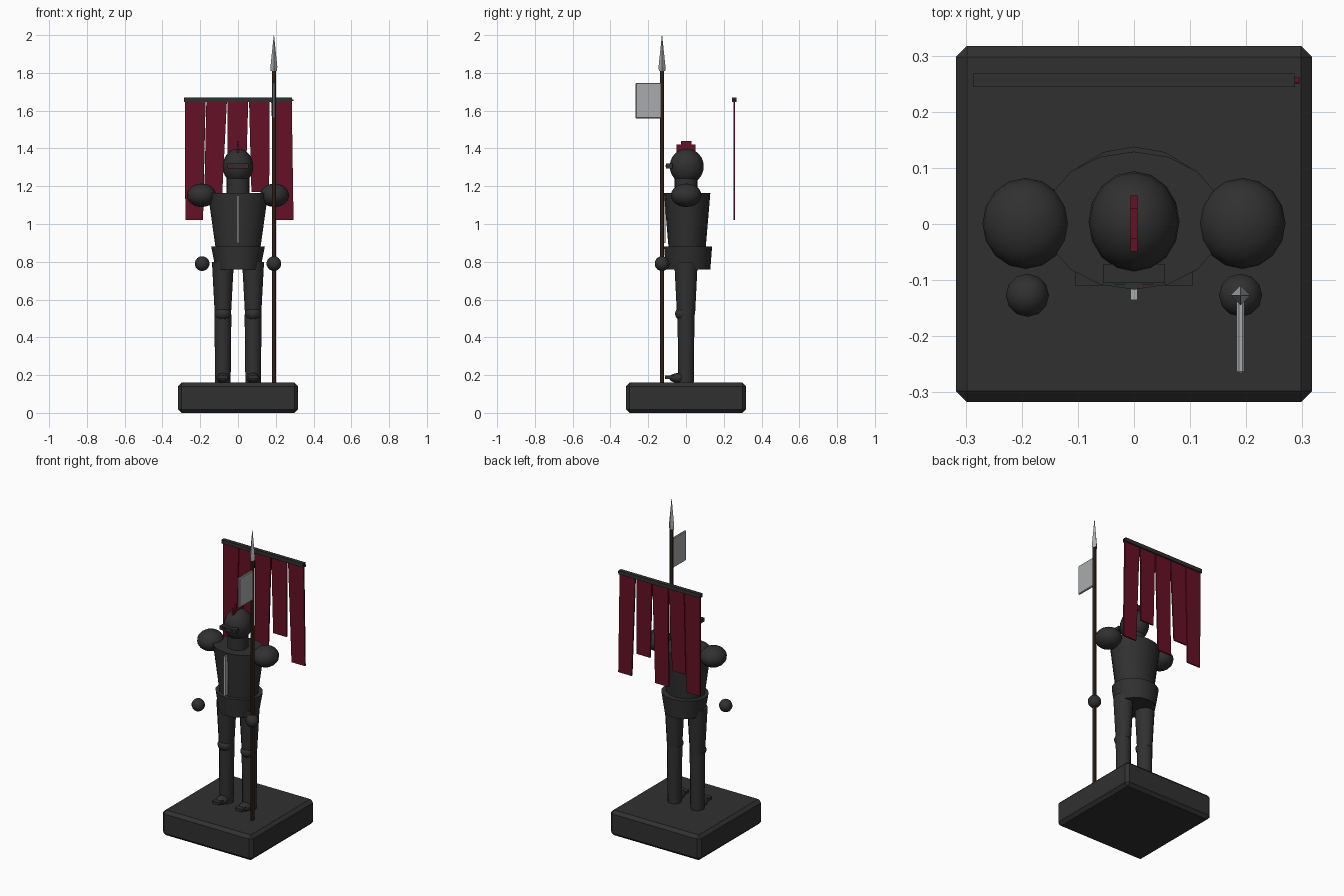
import bpy, bmesh, math
from mathutils import Matrix, Vector

old = bpy.data.objects.get("Cube")
if old:
    bpy.data.objects.remove(old, do_unlink=True)


def material(name, rgb):
    m = bpy.data.materials.new(name)
    m.use_nodes = True
    m.diffuse_color = (*rgb, 1)
    m.node_tree.nodes["Principled BSDF"].inputs["Base Color"].default_value = (*rgb, 1)
    return m


IRON = material("dark iron", (0.03, 0.03, 0.03))
CLOTH = material("crimson cloth", (0.13, 0.005, 0.018))
WOOD = material("brown wood", (0.05, 0.027, 0.015))
STEEL = material("pale steel", (0.40, 0.41, 0.42))


def finish(name, bm, mat, smooth=False):
    bmesh.ops.recalc_face_normals(bm, faces=bm.faces)
    me = bpy.data.meshes.new(name)
    bm.to_mesh(me)
    bm.free()
    me.materials.append(mat)
    ob = bpy.data.objects.new(name, me)
    bpy.context.collection.objects.link(ob)
    if smooth:
        bpy.ops.object.select_all(action='DESELECT')
        ob.select_set(True)
        bpy.context.view_layer.objects.active = ob
        bpy.ops.object.shade_smooth_by_angle(angle=math.radians(40))
    return ob


def box(name, center, size, mat, bevel=0):
    bm = bmesh.new()
    bmesh.ops.create_cube(bm, size=1)
    bmesh.ops.scale(bm, vec=size, verts=bm.verts)
    if bevel:
        bmesh.ops.bevel(bm, geom=bm.edges[:], offset=bevel, segments=1, affect='EDGES')
    bmesh.ops.translate(bm, vec=center, verts=bm.verts)
    return finish(name, bm, mat)


def ball(name, center, radii, mat, sides=16):
    bm = bmesh.new()
    bmesh.ops.create_uvsphere(bm, u_segments=sides, v_segments=sides * 3 // 4, radius=1)
    bmesh.ops.scale(bm, vec=radii, verts=bm.verts)
    bmesh.ops.translate(bm, vec=center, verts=bm.verts)
    return finish(name, bm, mat, True)


def loft(name, x, y, rings, mat, sides=16, smooth=True):
    """Stack elliptical rings (z, radius x, radius y) and cap both ends."""
    bm = bmesh.new()
    loops = []
    for z, rx, ry in rings:
        loops.append([bm.verts.new((x + rx * math.cos(math.tau * i / sides),
                                    y + ry * math.sin(math.tau * i / sides), z))
                      for i in range(sides)])
    for a, b in zip(loops, loops[1:]):
        for i in range(sides):
            j = (i + 1) % sides
            bm.faces.new((a[i], a[j], b[j], b[i]))
    bm.faces.new(loops[0])
    bm.faces.new(loops[-1])
    return finish(name, bm, mat, smooth)


# Plinth
box("plinth", (0, 0, 0.08), (0.634, 0.634, 0.16), IRON, bevel=0.019)

# Legs, shoulders and hands, one of each per side
for side, s in (("right", -1), ("left", 1)):
    x = 0.08 * s
    loft(side + "_greave", x, 0, [(0.16, 0.041, 0.041), (0.52, 0.045, 0.045)], IRON, 12)
    loft(side + "_thigh", x, 0, [(0.52, 0.043, 0.048), (0.80, 0.058, 0.062)], IRON, 12)
    ball(side + "_knee", (x, -0.018, 0.525), (0.044, 0.04, 0.036), IRON, 12)
    ball(side + "_foot", (x, -0.04, 0.185), (0.035, 0.05, 0.026), IRON, 12)
    box(side + "_toe_plate", (x, -0.075, 0.188), (0.05, 0.07, 0.018), IRON)
    ball(side + "_pauldron", (0.193 * s, 0.001, 1.152), (0.077, 0.081, 0.062), IRON)
    ball(side + "_gauntlet", (0.19 * s, -0.127, 0.79), (0.039, 0.039, 0.039), IRON, 12)

# Body armour
loft("fauld", 0, 0.011, [(0.76, 0.118, 0.118), (0.88, 0.142, 0.127)], IRON)
loft("breastplate", 0, 0.006, [(0.87, 0.118, 0.098), (1.165, 0.160, 0.123)], IRON)
box("chest_ridge", (0, -0.122, 1.025), (0.012, 0.026, 0.25), STEEL)
loft("neck_guard", 0, 0, [(1.14, 0.062, 0.062), (1.24, 0.062, 0.062)], IRON)

# Helmet with visor, eyes and crest
ball("helmet", (0, 0.004, 1.305), (0.081, 0.09, 0.094), IRON)
box("visor", (0, -0.088, 1.307), (0.11, 0.034, 0.024), IRON)
for side, s in (("right", -1), ("left", 1)):
    box(side + "_eye", (0.025 * s, -0.105, 1.307), (0.02, 0.006, 0.01), CLOTH)
box("crest", (0, 0.001, 1.39), (0.013, 0.1, 0.06), CLOTH)
box("crest_top", (0, 0.001, 1.425), (0.013, 0.054, 0.03), CLOTH)

# Spear with its plate pennant
loft("spear_shaft", 0.19, -0.127, [(0.16, 0.011, 0.011), (1.83, 0.011, 0.011)], WOOD, 8)
loft("spear_head", 0.19, -0.127,
     [(1.81, 0.017, 0.017), (1.835, 0.018, 0.018), (1.998, 0.001, 0.001)], STEEL, 4, False)
box("pennant", (0.19, -0.194, 1.653), (0.014, 0.146, 0.188), STEEL, bevel=0.004)

# Banner rail and tattered strips: top centre, bottom centre, bottom height
box("banner_rail", (0, 0.256, 1.658), (0.572, 0.024, 0.024), IRON)
STRIPS = [(-0.226, -0.232, 1.02), (-0.113, -0.132, 1.13), (0, -0.012, 1.02),
          (0.113, 0.118, 1.17), (0.23, 0.247, 1.02)]
for n, (top, low, z) in enumerate(STRIPS, 1):
    bm = bmesh.new()
    bmesh.ops.create_cube(bm, size=1)
    for v in bm.verts:
        upper = v.co.z > 0
        cx, width = (top, 0.109) if upper else (low, 0.094)
        v.co = Vector((cx + v.co.x * width, 0.255 + v.co.y * 0.009, 1.655 if upper else z))
    finish("banner_strip_%d" % n, bm, CLOTH)
box("rail_end", (0.29, 0.256, 1.655), (0.01, 0.01, 0.01), CLOTH)
